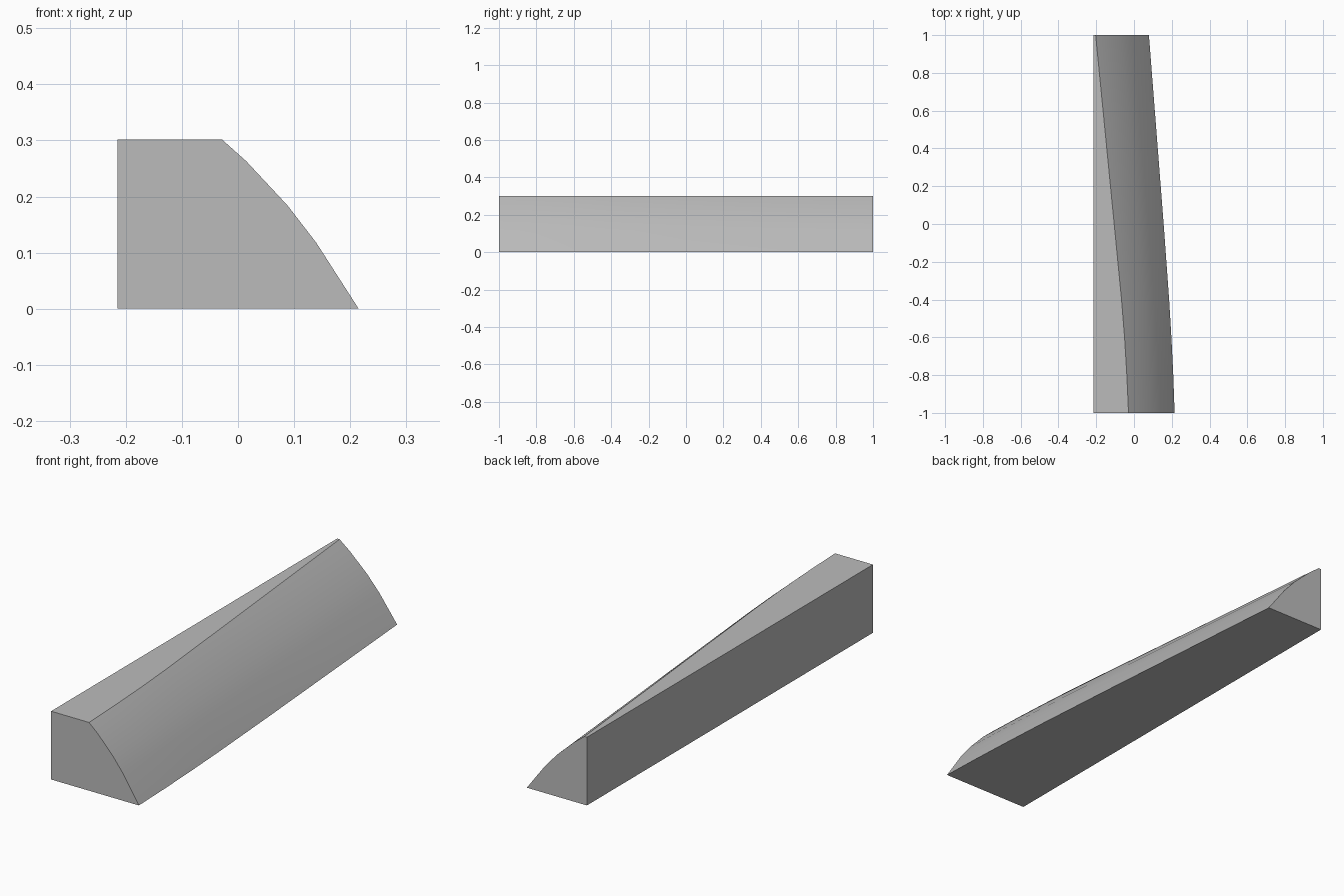
import bpy, bmesh, math

if "Cube" in bpy.data.objects:
    bpy.data.objects.remove(bpy.data.objects["Cube"])

grey = bpy.data.materials.new("light grey")
grey.diffuse_color = (0.5, 0.5, 0.5, 1)
grey.use_nodes = True
grey.node_tree.nodes["Principled BSDF"].inputs["Base Color"].default_value = grey.diffuse_color

LEFT, HEIGHT = -0.215, 0.302
# Curved side: (fraction across, fraction of height)
curve = [(0, 1), (0.18, 0.87), (0.48, 0.61), (0.69, 0.39), (1, 0)]
# Sections along the length: (y, x of top edge, x of bottom edge)
sections = [(-1, -0.029, 0.215), (-0.8, -0.038, 0.208), (-0.6, -0.05, 0.198),
            (-0.4, -0.066, 0.186), (0, -0.105, 0.157), (0.5, -0.154, 0.118),
            (1, -0.203, 0.079)]

bm = bmesh.new()
rings = []
for y, top, bottom in sections:
    pts = [(LEFT, 0), (LEFT, HEIGHT)]
    pts += [(top + (bottom - top) * u, HEIGHT * v) for u, v in curve]
    rings.append([bm.verts.new((x, y, z)) for x, z in pts])

# Skin between sections, then the two end caps
n = len(rings[0])
for a, b in zip(rings, rings[1:]):
    for i in range(n):
        j = (i + 1) % n
        bm.faces.new((a[i], a[j], b[j], b[i]))
bm.faces.new(rings[0])
bm.faces.new(rings[-1])
bmesh.ops.recalc_face_normals(bm, faces=bm.faces[:])

mesh = bpy.data.meshes.new("curved_wedge_block")
bm.to_mesh(mesh)
bm.free()
mesh.materials.append(grey)
block = bpy.data.objects.new("curved_wedge_block", mesh)
bpy.context.collection.objects.link(block)

# Smooth the curved side and keep the outer edges sharp
bpy.context.view_layer.objects.active = block
block.select_set(True)
bpy.ops.object.shade_smooth_by_angle(angle=math.radians(30))
